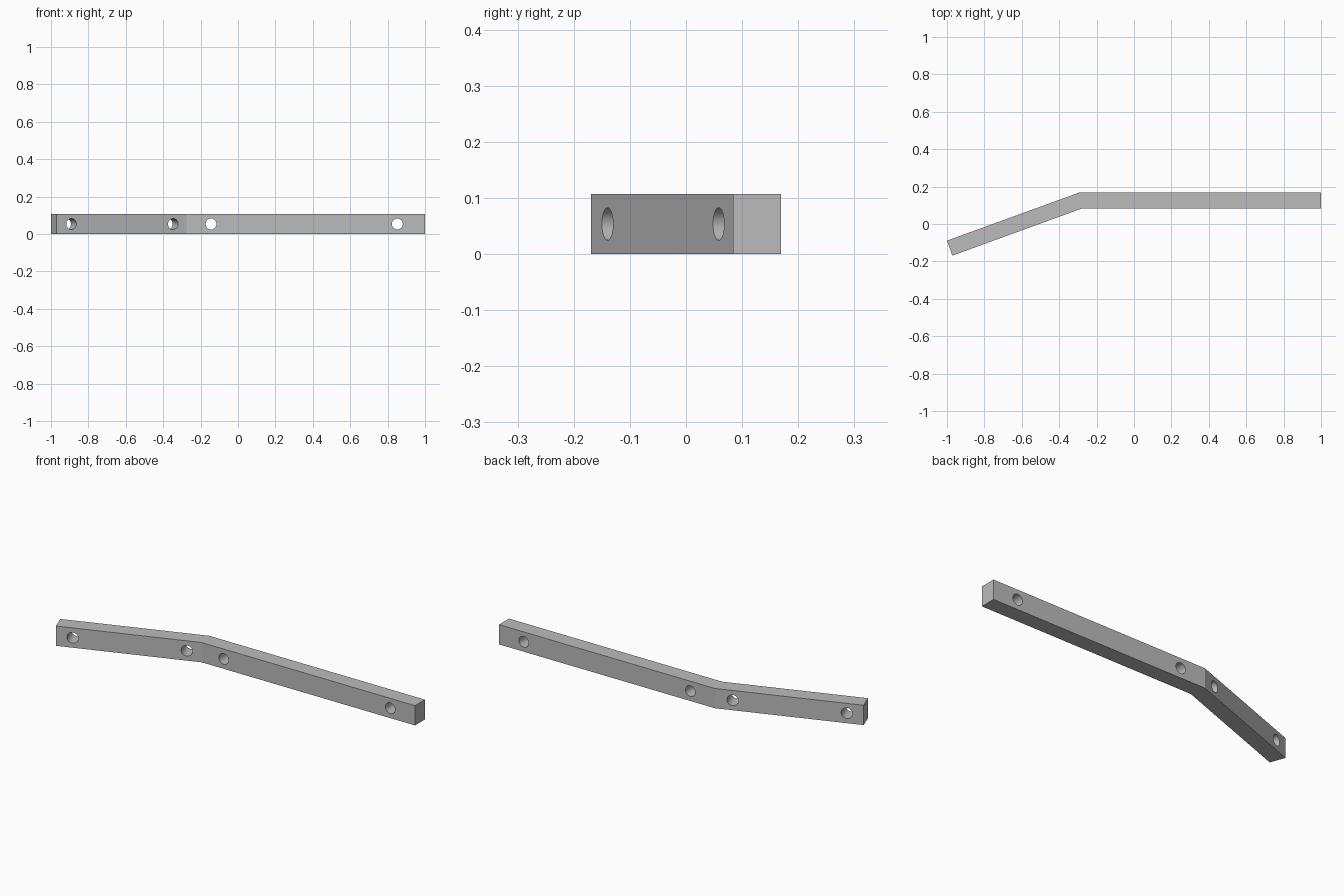
import bpy, bmesh
from math import radians, sin, cos, tan
from mathutils import Vector

cube = bpy.data.objects.get("Cube")
if cube:
    bpy.data.objects.remove(cube, do_unlink=True)

HEIGHT, THICK, RADIUS = 0.107, 0.085, 0.029
BEND = radians(20)
FRONT, BACK = 0.169 - THICK, 0.169

along = Vector((cos(BEND), sin(BEND), 0))      # direction of the angled arm
across = Vector((-sin(BEND), cos(BEND), 0))    # front to back through that arm

grey = bpy.data.materials.new("grey")
grey.use_nodes = True
colour = (0.5, 0.5, 0.5, 1)
grey.diffuse_color = colour
grey.node_tree.nodes["Principled BSDF"].inputs["Base Color"].default_value = colour

# Bent bar: plan outline with a mitred corner, extruded upward
tip_back = Vector((-1, -0.169 + THICK * cos(BEND), 0))
tip_front = tip_back - across * THICK
corner_back = tip_back + along * ((BACK - tip_back.y) / sin(BEND))
corner_front = Vector((corner_back.x + THICK * tan(BEND / 2), FRONT, 0))
outline = [tip_front, corner_front, Vector((1, FRONT, 0)),
           Vector((1, BACK, 0)), corner_back, tip_back]

bm = bmesh.new()
base = bm.faces.new([bm.verts.new(p) for p in outline])
top = bmesh.ops.extrude_face_region(bm, geom=[base])["geom"]
bmesh.ops.translate(bm, vec=(0, 0, HEIGHT),
                    verts=[v for v in top if isinstance(v, bmesh.types.BMVert)])
bmesh.ops.recalc_face_normals(bm, faces=bm.faces)
mesh = bpy.data.meshes.new("bent_bar")
bm.to_mesh(mesh)
bm.free()
bar = bpy.data.objects.new("bent_bar", mesh)
bpy.context.collection.objects.link(bar)
mesh.materials.append(grey)


def drill(centre, angle):
    """Cut a round hole through the bar at mid height."""
    bpy.ops.mesh.primitive_cylinder_add(
        vertices=48, radius=RADIUS, depth=THICK * 2,
        location=(centre.x, centre.y, HEIGHT / 2), rotation=(radians(90), 0, angle))
    cutter = bpy.context.object
    cutter.name = "hole_cutter"
    cutter.hide_render = True
    cutter.data.materials.append(grey)
    cut = bar.modifiers.new("hole", "BOOLEAN")
    cut.operation, cut.solver, cut.object = "DIFFERENCE", "EXACT", cutter
    bpy.context.view_layer.objects.active = bar
    bpy.ops.object.modifier_apply(modifier=cut.name)
    bpy.data.objects.remove(cutter, do_unlink=True)


# Two holes in each arm
for x in (-0.144, 0.852):
    drill(Vector((x, (FRONT + BACK) / 2, 0)), 0)
for distance in (0.085, 0.664):
    drill(tip_front + along * distance + across * THICK / 2, BEND)

# Smooth hole walls, crisp bar edges
bpy.ops.object.select_all(action="DESELECT")
bar.select_set(True)
bpy.context.view_layer.objects.active = bar
bpy.ops.object.shade_smooth_by_angle(angle=radians(15))
